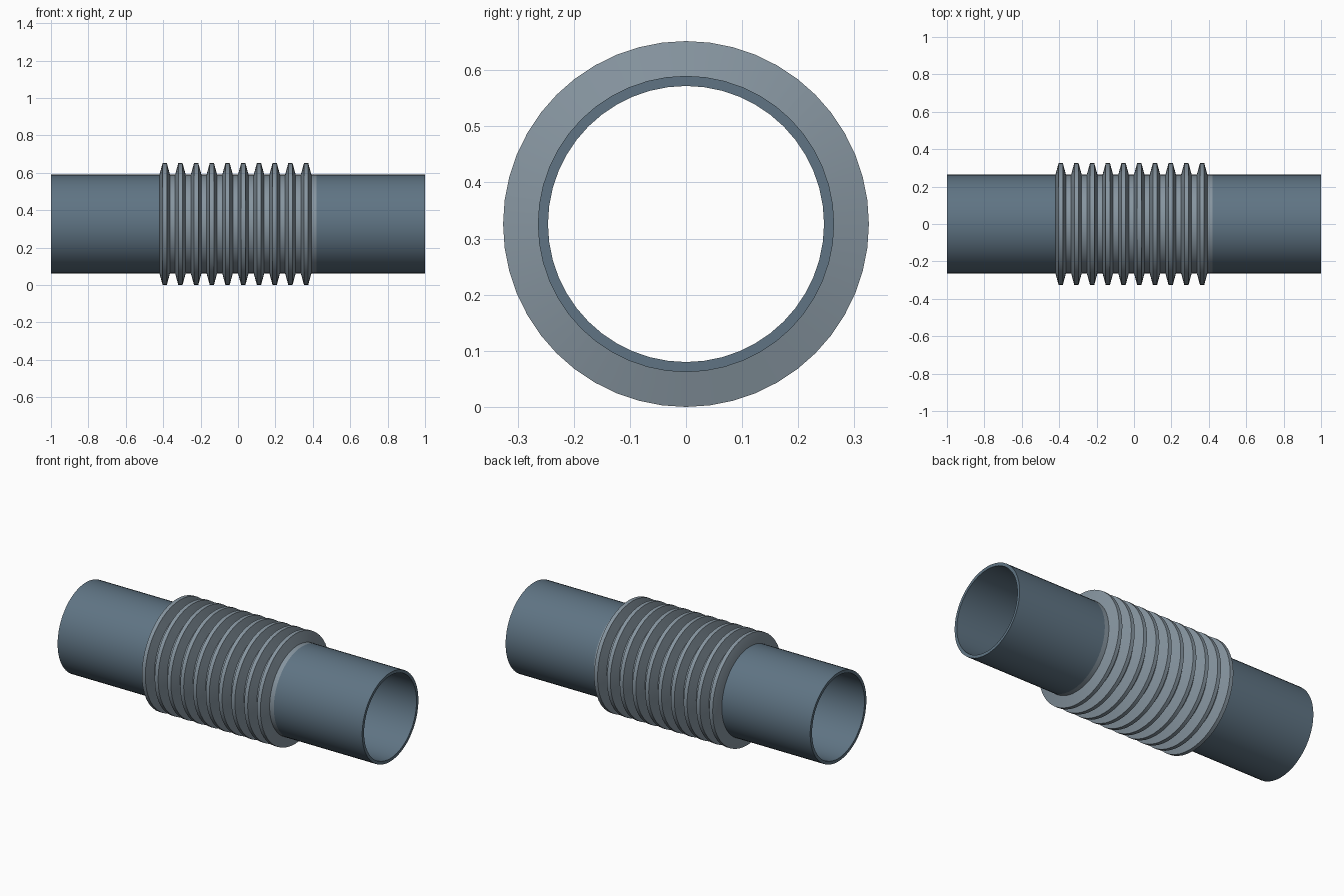
import bpy, bmesh, math

if "Cube" in bpy.data.objects:
    bpy.data.objects.remove(bpy.data.objects["Cube"])

SIDES = 48
AXIS_Z = 0.326
R_OUT, R_RIDGE, WALL = 0.264, 0.326, 0.018
HALF_BELLOWS, RIDGES = 0.42, 10


def material(name, rgb):
    m = bpy.data.materials.new(name)
    m.diffuse_color = (*rgb, 1)
    m.use_nodes = True
    m.node_tree.nodes["Principled BSDF"].inputs["Base Color"].default_value = m.diffuse_color
    return m


def lathe(name, profile, mat):
    """Revolve a closed (x, radius) loop around the x axis."""
    bm = bmesh.new()
    rings = []
    for x, r in profile:
        rings.append([bm.verts.new((x, r * math.sin(2 * math.pi * i / SIDES),
                                    r * math.cos(2 * math.pi * i / SIDES)))
                      for i in range(SIDES)])
    for a, b in zip(rings, rings[1:] + rings[:1]):
        for i in range(SIDES):
            j = (i + 1) % SIDES
            bm.faces.new((a[i], a[j], b[j], b[i]))
    bmesh.ops.recalc_face_normals(bm, faces=bm.faces)
    mesh = bpy.data.meshes.new(name)
    bm.to_mesh(mesh)
    bm.free()
    mesh.materials.append(mat)
    obj = bpy.data.objects.new(name, mesh)
    obj.location.z = AXIS_Z
    bpy.context.collection.objects.link(obj)
    bpy.ops.object.select_all(action='DESELECT')
    obj.select_set(True)
    bpy.context.view_layer.objects.active = obj
    bpy.ops.object.shade_smooth_by_angle(angle=math.radians(30))
    return obj


pipe_mat = material("pipe_blue_grey", (0.115, 0.175, 0.23))
bellows_mat = material("bellows_grey", (0.24, 0.30, 0.35))

# Straight pipe ends
for name, s in (("left_pipe", -1), ("right_pipe", 1)):
    a, b = s * HALF_BELLOWS, s * 1.0
    r_in = R_OUT - WALL
    lathe(name, [(a, R_OUT), (b, R_OUT), (b, r_in), (a, r_in)], pipe_mat)

# Corrugated middle: flat-topped ridges, each followed by a flat valley
pitch = 2 * HALF_BELLOWS / RIDGES
outer = []
for k in range(RIDGES):
    x = -HALF_BELLOWS + k * pitch
    outer += [(x, R_OUT), (x + 0.2 * pitch, R_RIDGE),
              (x + 0.47 * pitch, R_RIDGE), (x + 0.67 * pitch, R_OUT)]
outer.append((HALF_BELLOWS, R_OUT))
inner = [(x, r - WALL) for x, r in reversed(outer)]
lathe("bellows", outer + inner, bellows_mat)
